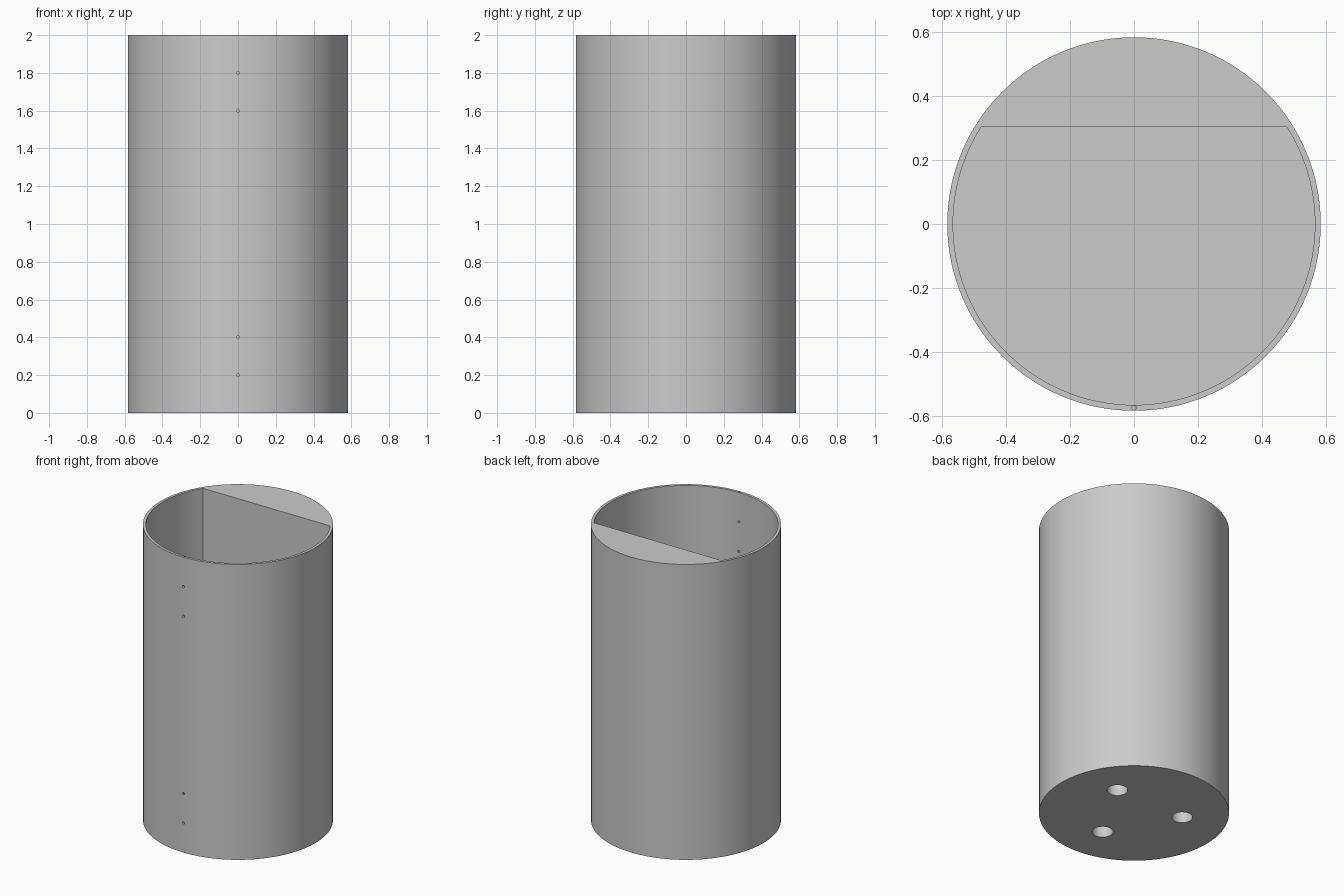
import bpy, bmesh
from math import cos, sin, asin, pi, radians
from mathutils import Matrix, Vector

HEIGHT, RADIUS = 2.0, 0.583
INNER, FLAT_Y, FLOOR = 0.565, 0.305, 0.12

cube = bpy.data.objects.get("Cube")
if cube:
    bpy.data.objects.remove(cube, do_unlink=True)


def prism(name, outline, depth, matrix=Matrix()):
    """Extrude a flat outline along its local z and place it."""
    bm = bmesh.new()
    base = bm.faces.new([bm.verts.new((x, y, 0)) for x, y in outline])
    grown = bmesh.ops.extrude_face_region(bm, geom=[base])["geom"]
    top = [v for v in grown if isinstance(v, bmesh.types.BMVert)]
    bmesh.ops.translate(bm, verts=top, vec=(0, 0, depth))
    bmesh.ops.recalc_face_normals(bm, faces=bm.faces)
    bm.transform(matrix)
    mesh = bpy.data.meshes.new(name)
    bm.to_mesh(mesh)
    bm.free()
    obj = bpy.data.objects.new(name, mesh)
    bpy.context.collection.objects.link(obj)
    return obj


def arc(radius, start, end, count):
    return [(radius * cos(start + (end - start) * i / count),
             radius * sin(start + (end - start) * i / count))
            for i in range(count + 1)]


def circle(radius, count):
    return arc(radius, 0, 2 * pi, count)[:-1]


# Outer cylinder
body = prism("container_body", circle(RADIUS, 128), HEIGHT)
cutters = []

# D-shaped cavity, leaving a solid segment at the back
chord = asin(FLAT_Y / INNER)
cavity = arc(INNER, pi - chord, 2 * pi + chord, 96)
cutters.append(prism("cavity_cutter", cavity, HEIGHT,
                     Matrix.Translation((0, 0, FLOOR))))

# Three blind sockets in the base
for angle in (30, 150, 270):
    a = radians(angle)
    spot = Vector((0.3 * cos(a), 0.3 * sin(a), -0.02))
    cutters.append(prism("socket_cutter", circle(0.064, 32), 0.1,
                         Matrix.Translation(spot)))

# Thin channel down inside the front wall
cutters.append(prism("channel_cutter", circle(0.007, 12), HEIGHT,
                     Matrix.Translation((0, -0.574, 0.2))))

# Pinholes through the front wall
for z in (0.2, 0.4, 1.6, 1.8):
    place = Matrix.Translation((0, -0.55, z)) @ Matrix.Rotation(pi / 2, 4, "X")
    cutters.append(prism("pinhole_cutter", circle(0.008, 12), 0.06, place))

# Cut everything out of the body
bpy.context.view_layer.objects.active = body
for cutter in cutters:
    cutter.hide_render = True
    mod = body.modifiers.new(cutter.name, "BOOLEAN")
    mod.operation = "DIFFERENCE"
    mod.solver = "EXACT"
    mod.object = cutter
    bpy.ops.object.modifier_apply(modifier=mod.name)
    bpy.data.objects.remove(cutter, do_unlink=True)

bpy.ops.object.select_all(action="DESELECT")
body.select_set(True)
bpy.ops.object.shade_smooth_by_angle(angle=radians(35))
